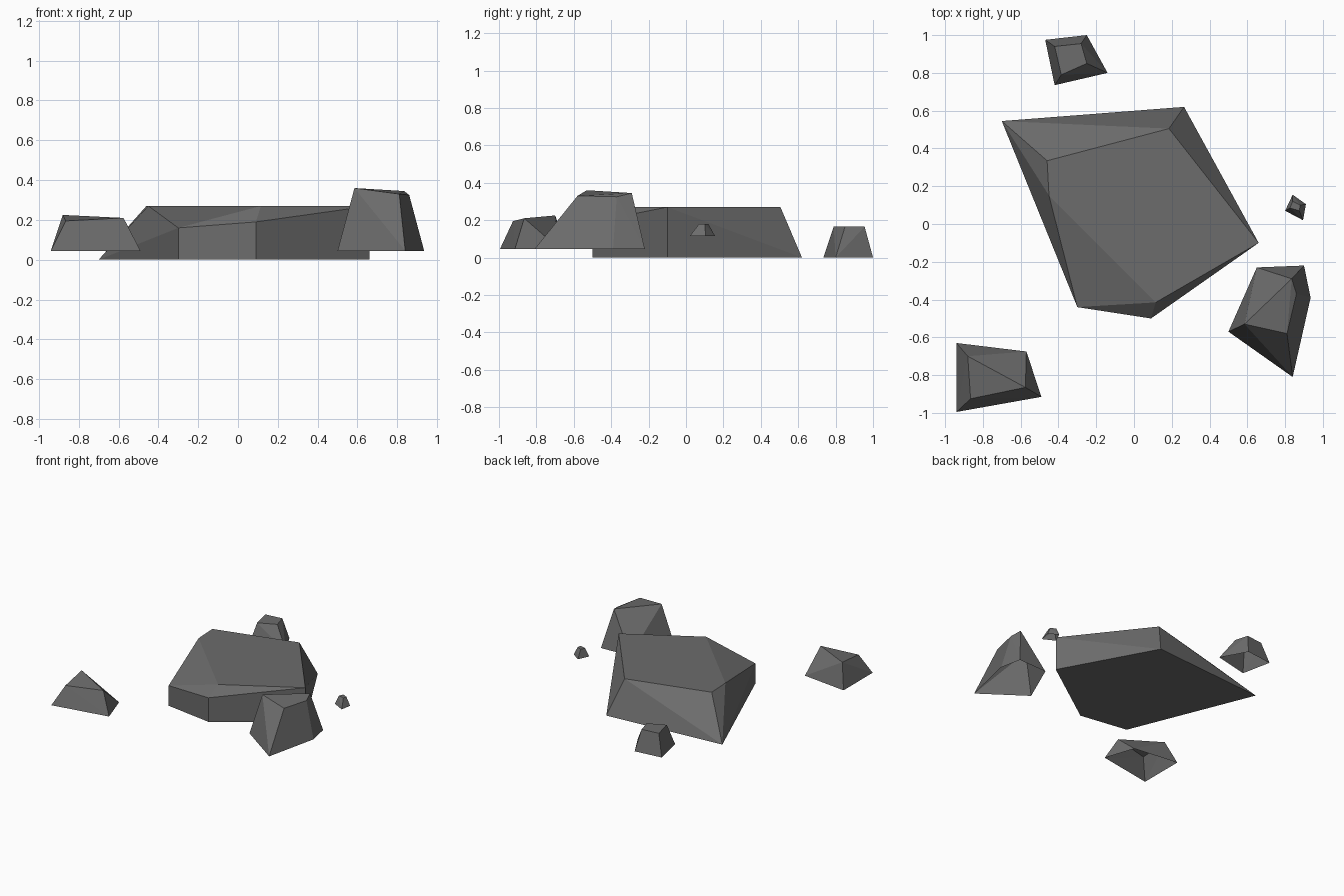
import bpy, bmesh

stone = bpy.data.materials.new("dark grey stone")
stone.diffuse_color = (0.15, 0.15, 0.15, 1)


def rock(name, base_z, base, top, closed=False):
    """Faceted rock: convex hull of a flat base outline and upper corners."""
    bm = bmesh.new()
    for x, y in base:
        bm.verts.new((x, y, base_z))
    for p in top:
        bm.verts.new(p)
    bmesh.ops.convex_hull(bm, input=bm.verts[:])
    bm.normal_update()
    if not closed:  # small rocks are open underneath
        under = [f for f in bm.faces
                 if all(abs(v.co.z - base_z) < 1e-4 for v in f.verts)]
        bmesh.ops.delete(bm, geom=under, context='FACES')
    bmesh.ops.dissolve_limit(bm, angle_limit=0.01, verts=bm.verts[:], edges=bm.edges[:])
    mesh = bpy.data.meshes.new(name)
    bm.to_mesh(mesh)
    bm.free()
    mesh.materials.append(stone)
    obj = bpy.data.objects.new(name, mesh)
    bpy.context.collection.objects.link(obj)


# Large central boulder
rock("main_boulder", 0,
     [(-0.70, 0.545), (0.265, 0.62), (0.66, -0.10), (0.09, -0.50), (-0.30, -0.44)],
     [(-0.46, 0.335, 0.27), (0.185, 0.505, 0.27), (0.66, -0.10, 0.27),
      (0.115, -0.415, 0.27), (-0.45, 0.15, 0.27),
      (-0.30, -0.44, 0.16), (0.09, -0.50, 0.19)], closed=True)

# Front left rock
rock("front_left_rock", 0.045,
     [(-0.94, -0.63), (-0.57, -0.675), (-0.49, -0.915), (-0.94, -0.995)],
     [(-0.88, -0.70, 0.225), (-0.575, -0.865, 0.21), (-0.865, -0.925, 0.195)])

# Tall right rock
rock("right_rock", 0.045,
     [(0.50, -0.57), (0.65, -0.23), (0.90, -0.22), (0.935, -0.39), (0.84, -0.81)],
     [(0.585, -0.53, 0.36), (0.81, -0.58, 0.33),
      (0.835, -0.29, 0.345), (0.86, -0.37, 0.325)])

# Back rock
rock("back_rock", 0,
     [(-0.47, 0.975), (-0.25, 1.0), (-0.14, 0.80), (-0.42, 0.735)],
     [(-0.42, 0.94, 0.165), (-0.28, 0.955, 0.165),
      (-0.25, 0.85, 0.165), (-0.385, 0.79, 0.165)])

# Pebble
rock("pebble", 0.115,
     [(0.84, 0.155), (0.91, 0.105), (0.895, 0.02), (0.80, 0.07)],
     [(0.84, 0.12, 0.18), (0.88, 0.10, 0.18),
      (0.875, 0.07, 0.18), (0.825, 0.085, 0.18)])
